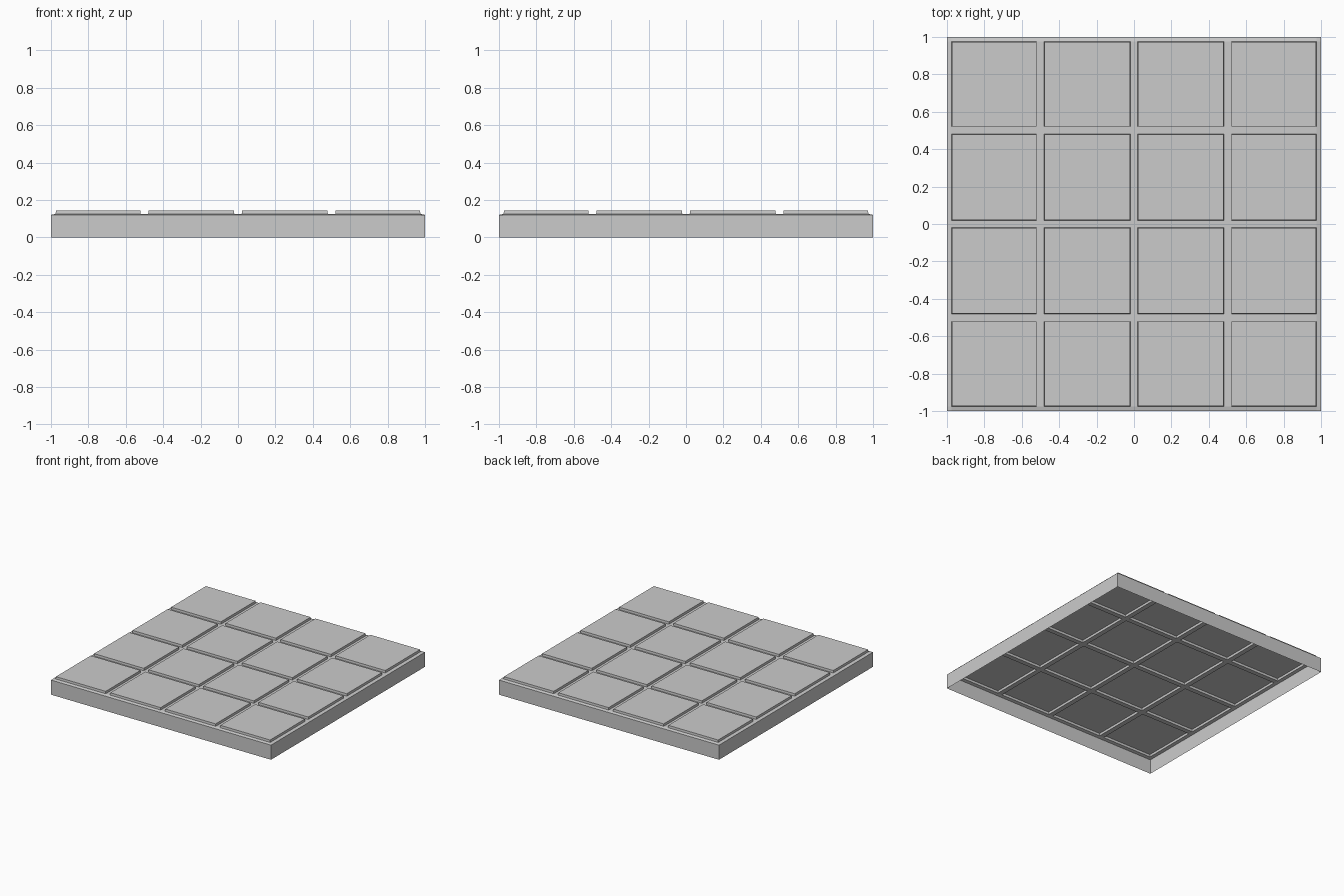
import bpy, bmesh

if "Cube" in bpy.data.objects:
    bpy.data.objects.remove(bpy.data.objects["Cube"])

bm = bmesh.new()

# floor sheet: outer rim, grout lines and tile cells
cuts = [-1, -0.975, -0.52, -0.48, -0.02, 0.02, 0.48, 0.52, 0.975, 1]
n = len(cuts)


def height(i, j):
    return 0.12 if i in (0, n - 1) or j in (0, n - 1) else 0.126


grid = [[bm.verts.new((x, y, height(i, j))) for j, y in enumerate(cuts)]
        for i, x in enumerate(cuts)]
tiles = []
for i in range(n - 1):
    for j in range(n - 1):
        f = bm.faces.new((grid[i][j], grid[i + 1][j], grid[i + 1][j + 1], grid[i][j + 1]))
        if i % 2 and j % 2:
            tiles.append(f)
bm.normal_update()

# skirt walls, open underneath
border = [e for e in bm.edges if e.is_boundary]
skirt = bmesh.ops.extrude_edge_only(bm, edges=border)["geom"]
for v in skirt:
    if isinstance(v, bmesh.types.BMVert):
        v.co.z = 0

# raised tiles
bmesh.ops.inset_individual(bm, faces=tiles, thickness=0.002, depth=0.019)
bmesh.ops.recalc_face_normals(bm, faces=bm.faces[:])

mesh = bpy.data.meshes.new("tiled_floor")
bm.to_mesh(mesh)
bm.free()
bpy.context.collection.objects.link(bpy.data.objects.new("tiled_floor", mesh))
